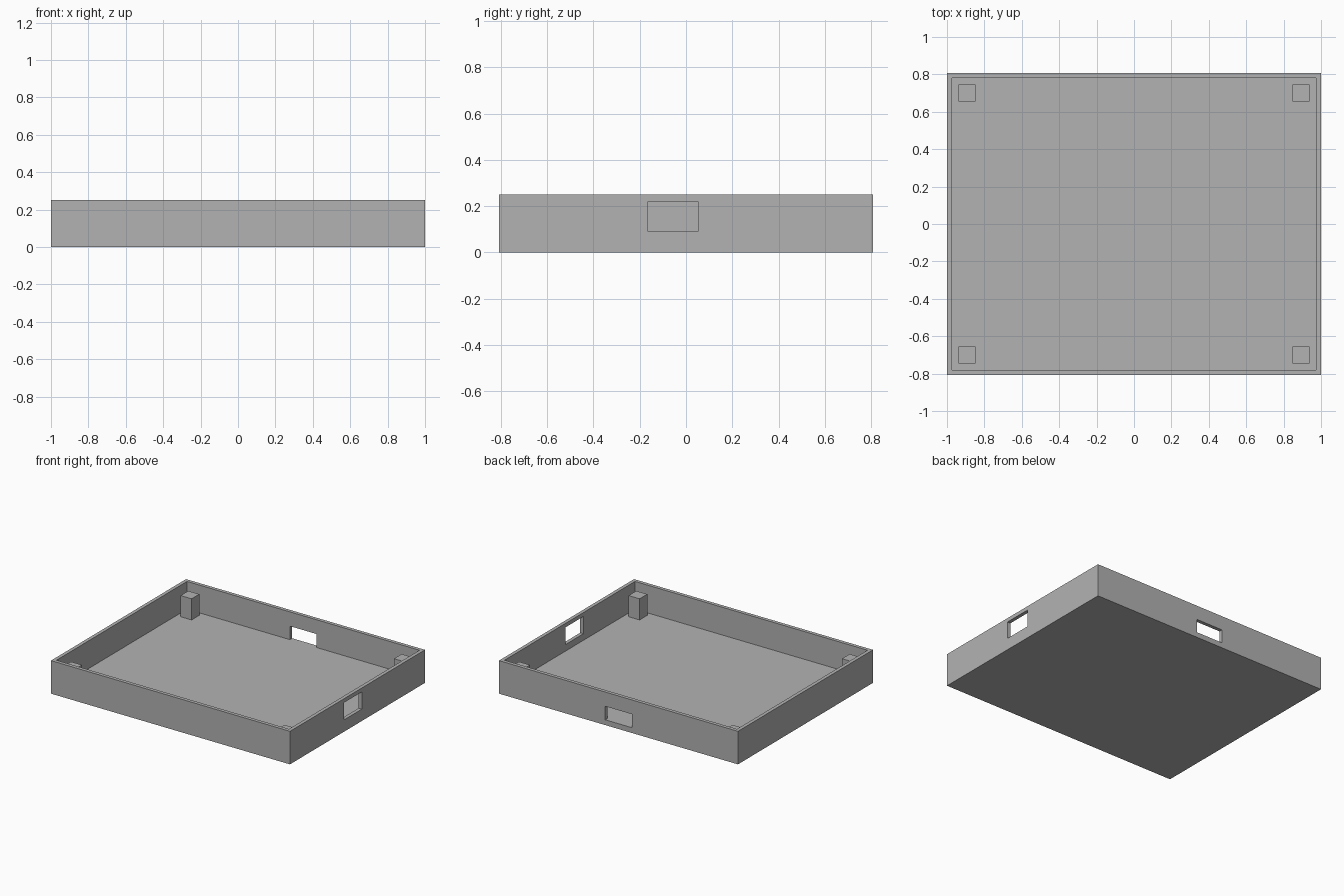
import bpy
import bmesh
from mathutils import Vector

if "Cube" in bpy.data.objects:
    bpy.data.objects.remove(bpy.data.objects["Cube"], do_unlink=True)

HALF_X, HALF_Y, HEIGHT = 1.0, 0.807, 0.25
WALL, FLOOR = 0.027, 0.04

grey = bpy.data.materials.new("plain grey")
grey.use_nodes = True
colour = (0.448, 0.448, 0.448, 1)
grey.diffuse_color = colour
grey.node_tree.nodes["Principled BSDF"].inputs["Base Color"].default_value = colour


def add_box(bm, low, high):
    """Add an axis-aligned box between two corners."""
    low, high = Vector(low), Vector(high)
    verts = bmesh.ops.create_cube(bm, size=1)["verts"]
    bmesh.ops.scale(bm, vec=high - low, verts=verts)
    bmesh.ops.translate(bm, vec=(low + high) / 2, verts=verts)


def make_object(name, bm):
    mesh = bpy.data.meshes.new(name)
    bmesh.ops.recalc_face_normals(bm, faces=bm.faces)
    bm.to_mesh(mesh)
    bm.free()
    mesh.materials.append(grey)
    obj = bpy.data.objects.new(name, mesh)
    bpy.context.scene.collection.objects.link(obj)
    return obj


# Open tray: a block whose top is inset and sunk to the floor
bm = bmesh.new()
add_box(bm, (-HALF_X, -HALF_Y, 0), (HALF_X, HALF_Y, HEIGHT))
bm.faces.ensure_lookup_table()
top = max(bm.faces, key=lambda f: f.calc_center_median().z)
bmesh.ops.inset_region(bm, faces=[top], thickness=WALL, use_even_offset=True)
sunk = bmesh.ops.extrude_discrete_faces(bm, faces=[top])["faces"][0]
bmesh.ops.translate(bm, vec=(0, 0, FLOOR - HEIGHT), verts=sunk.verts)
tray = make_object("tray", bm)

# Openings in the side wall and the back wall
bm = bmesh.new()
add_box(bm, (HALF_X - 0.1, -0.163, 0.09), (HALF_X + 0.1, 0.052, 0.22))
add_box(bm, (-0.112, HALF_Y - 0.1, FLOOR), (0.112, HALF_Y + 0.1, 0.142))
cutter = make_object("opening_cutter", bm)
cutter.hide_render = True
cutter.display_type = 'WIRE'

cut = tray.modifiers.new("openings", 'BOOLEAN')
cut.operation = 'DIFFERENCE'
cut.solver = 'EXACT'
cut.object = cutter
bpy.context.view_layer.update()
bpy.context.view_layer.objects.active = tray
bpy.ops.object.modifier_apply(modifier=cut.name)
bpy.data.objects.remove(cutter, do_unlink=True)

# Square support posts in the corners
POST_X, POST_Y, POST_HALF, POST_TOP = 0.893, 0.701, 0.046, 0.20
for side, sx in (("left", 1), ("right", -1)):
    for end, sy in (("front", -1), ("back", 1)):
        x, y = sx * POST_X, sy * POST_Y
        bm = bmesh.new()
        add_box(bm, (x - POST_HALF, y - POST_HALF, FLOOR),
                (x + POST_HALF, y + POST_HALF, POST_TOP))
        make_object(f"{end}_{side}_post", bm)
